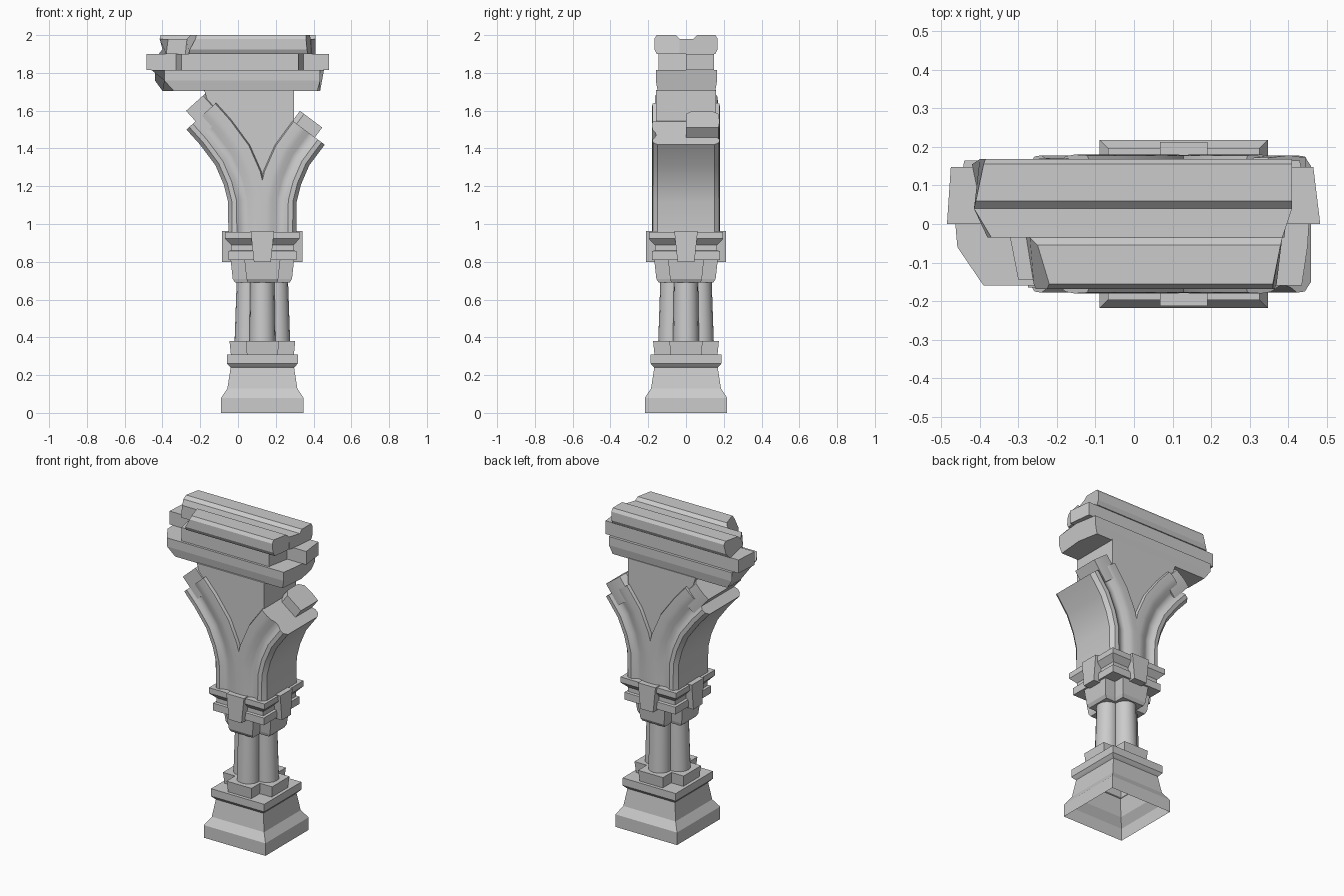
import bpy, bmesh, math
from mathutils import Vector, Matrix

if "Cube" in bpy.data.objects:
    bpy.data.objects.remove(bpy.data.objects["Cube"])

CX = 0.129  # column axis


def loft(name, sections, cap_start=True, cap_end=True, smooth=None):
    """Skin equal-length loops of points into one closed object."""
    bm = bmesh.new()
    loops = [[bm.verts.new(p) for p in s] for s in sections]
    n = len(loops[0])
    for a, b in zip(loops, loops[1:]):
        for i in range(n):
            j = (i + 1) % n
            bm.faces.new((a[i], a[j], b[j], b[i]))
    if cap_start:
        bm.faces.new(loops[0][::-1])
    if cap_end:
        bm.faces.new(loops[-1])
    bmesh.ops.recalc_face_normals(bm, faces=bm.faces[:])
    me = bpy.data.meshes.new(name)
    bm.to_mesh(me)
    bm.free()
    ob = bpy.data.objects.new(name, me)
    bpy.context.collection.objects.link(ob)
    if smooth:
        bpy.ops.object.select_all(action='DESELECT')
        ob.select_set(True)
        bpy.context.view_layer.objects.active = ob
        bpy.ops.object.shade_smooth_by_angle(angle=math.radians(smooth))
    return ob


def square(h, z):
    return [(CX + x * h, y * h, z) for x, y in ((-1, -1), (1, -1), (1, 1), (-1, 1))]


def cross(a, w, z):
    quarter = [(a, -w), (a, w), (w, w)]
    pts = []
    for k in range(4):
        r = Matrix.Rotation(k * math.pi / 2, 2)
        pts += [r @ Vector(p) for p in quarter]
    return [(CX + p.x, p.y, z) for p in pts]


# Plinth, open underneath
loft("plinth", [square(h, z) for h, z in (
    (.218, 0), (.218, .08), (.185, .13), (.168, .24), (.176, .248),
    (.188, .262), (.188, .31))], cap_start=False)

# Cross-shaped shaft base and capital
loft("shaft_base", [cross(.167, .082, .31), cross(.174, .088, .38)])
loft("capital_block", [cross(.145, .078, .69), cross(.157, .084, .71), cross(.168, .095, .81)])

# Four clustered shafts
for k in range(4):
    t = k * math.pi / 2
    secs = []
    for z, off, r in ((.38, .078, .069), (.70, .072, .064)):
        c = (CX + off * math.cos(t), off * math.sin(t))
        secs.append([(c[0] + r * math.cos(i * math.pi / 8),
                      c[1] + r * math.sin(i * math.pi / 8), z) for i in range(16)])
    loft("shaft_%d" % k, secs, smooth=40)

# Capital mouldings and the wedge in the middle of each side
loft("capital_moulding", [square(h, z) for h, z in (
    (.180, .81), (.180, .857), (.165, .86), (.165, .888), (.197, .922), (.197, .957))])
for k in range(4):
    r = Matrix.Rotation(k * math.pi / 2, 3, 'Z')
    secs = [[r @ Vector(p) + Vector((CX, 0, 0)) for p in
             ((.1, -w, z), (.213, -w, z), (.213, w, z), (.1, w, z))]
            for w, z in ((.045, .80), (.062, .962))]
    loft("capital_wedge_%d" % k, secs)

# Springing arch ribs: moulded section swept along the intrados (u from axis, z)
curve = [(.180, .955), (.182, 1.12), (.205, 1.21), (.248, 1.31), (.330, 1.42), (.402, 1.50)]
half = [(0, .15), (.02, .175), (.045, .178), (.065, .165), (.085, .158), (.105, .162),
        (.13, .176), (.16, .18), (.205, .178), (.215, .15)]
section = half + [(d, -y) for d, y in reversed(half)]


def frames(pts):
    pts = [Vector(p) for p in pts]
    for i, p in enumerate(pts):
        t = (pts[min(i + 1, len(pts) - 1)] - pts[max(i - 1, 0)]).normalized()
        yield p, t, Vector((-t.y, t.x))


def rib_point(side, p, n, d, y):
    q = p + n * d
    return (CX + side * q.x, y, q.y)


for side, count, label, ext, y0, y1 in ((-1, 6, "left", .075, -.165, .165),
                                        (1, 5, "right", .065, 0, .172)):
    fr = list(frames(curve[:count]))
    loft("arch_rib_" + label,
         [[rib_point(side, p, n, d, y) for d, y in section] for p, t, n in fr], smooth=35)
    # broken stub carrying on past the end of the rib
    p, t, n = fr[-1]
    stub = [(.065, y0), (.065, y1), (.12, y1 + .006), (.185, y1), (.212, y1 - .035),
            (.212, y0 + .035), (.185, y0)]
    loft("broken_stub_" + label,
         [[rib_point(side, p + t * s, n, d, y) for d, y in stub] for s in (-.08, ext)],
         smooth=35)

# Spandrel wall between the ribs
wall = [(.129, 1.24), (.27, 1.48), (.297, 1.55), (.297, 1.71), (-.18, 1.71), (-.15, 1.62), (-.03, 1.48)]
loft("spandrel_wall", [[(x, y, z) for x, z in wall] for y in (-.16, .16)])


def beam(name, rows):
    """Profile rows (y, z, left x, right x) run lengthwise, with ragged ends."""
    loft(name, [[(r[2], r[0], r[1]) for r in rows], [(r[3], r[0], r[1]) for r in rows]])


# Lower cornice course
beam("lower_course", [
    (-.150, 1.705, -.34, .42), (-.160, 1.76, -.39, .435), (-.160, 1.815, -.39, .435),
    (-.06, 1.815, -.458, .45), (.02, 1.815, -.465, .455), (.165, 1.815, -.44, .43),
    (.165, 1.76, -.44, .43), (.155, 1.705, -.40, .41), (.02, 1.705, -.40, .435)])

# Middle course: short front half, long back half
beam("middle_course_front", [
    (-.145, 1.815, -.30, .32), (-.145, 1.90, -.30, .32),
    (.01, 1.90, -.33, .35), (.01, 1.815, -.33, .35)])
beam("middle_course_back", [
    (0, 1.815, -.485, .483), (0, 1.90, -.485, .483), (.148, 1.90, -.475, .465),
    (.148, 1.815, -.475, .465)])

# Top course: front roll, back roll with the groove floor
beam("top_roll_front", [
    (-.155, 1.90, -.26, .37), (-.168, 1.925, -.255, .365), (-.168, 1.98, -.225, .36),
    (-.155, 2.0, -.22, .36), (-.055, 2.0, -.25, .38), (-.035, 1.98, -.27, .385),
    (-.03, 1.90, -.28, .385)])
beam("top_roll_back", [
    (-.035, 1.90, -.38, .39), (-.035, 1.98, -.37, .385), (.04, 1.98, -.415, .41),
    (.06, 2.0, -.41, .41), (.155, 2.0, -.39, .41), (.168, 1.98, -.385, .41),
    (.168, 1.925, -.40, .41), (.155, 1.90, -.42, .41)])
